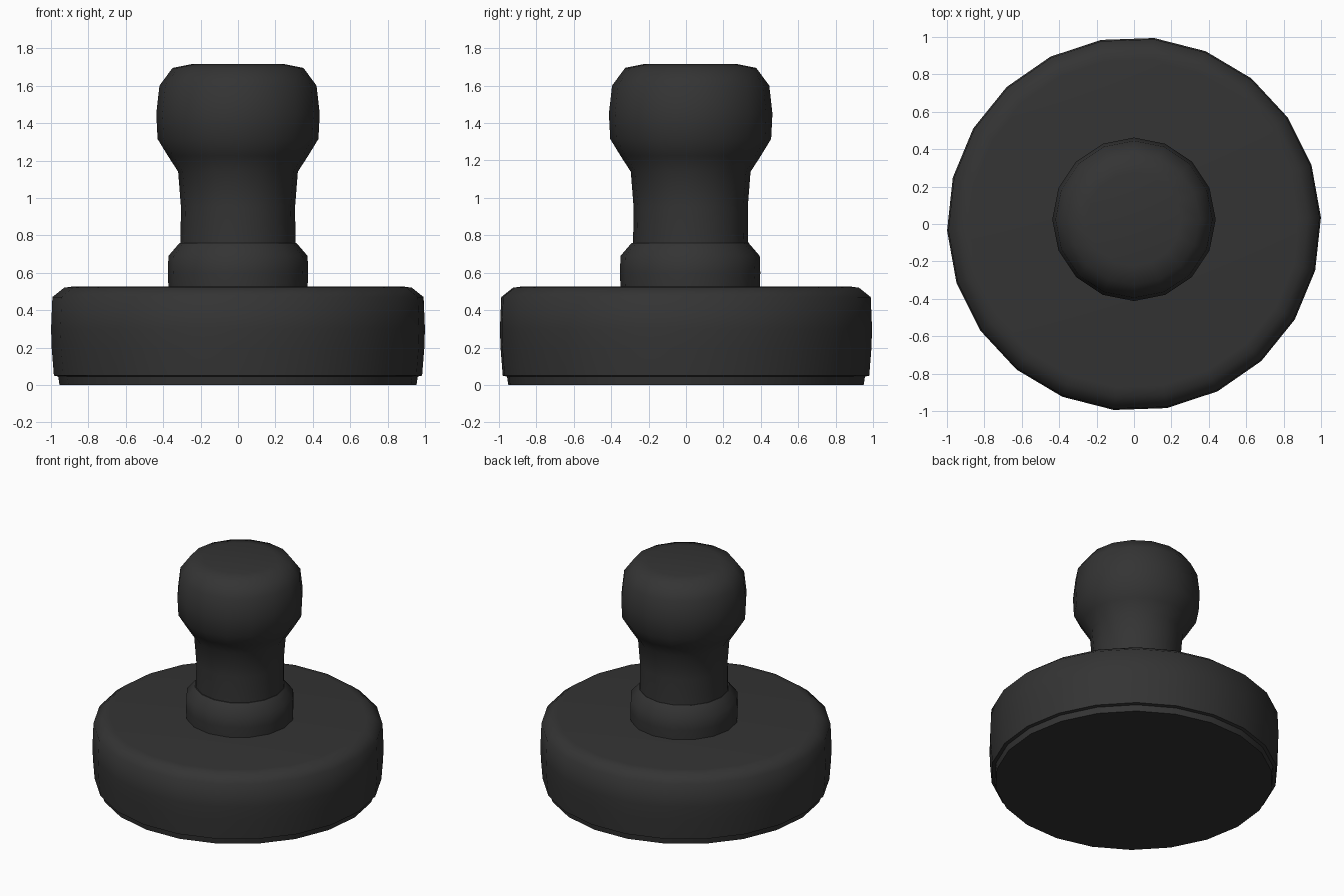
import bpy, bmesh, math

if "Cube" in bpy.data.objects:
    bpy.data.objects.remove(bpy.data.objects["Cube"])

black = bpy.data.materials.new("charcoal_black")
black.diffuse_color = (0.034, 0.034, 0.034, 1)
black.use_nodes = True
black.node_tree.nodes["Principled BSDF"].inputs["Base Color"].default_value = black.diffuse_color


def lathe(name, profile, sides, cy=0.0, phase=0.0, sharp=40):
    """Closed solid of revolution from (radius, z) points, bottom to top."""
    bm = bmesh.new()
    rings = []
    for r, z in profile:
        rings.append([bm.verts.new((r * math.cos(phase + 2 * math.pi * i / sides),
                                    cy + r * math.sin(phase + 2 * math.pi * i / sides), z))
                      for i in range(sides)])
    for a, b in zip(rings, rings[1:]):
        for i in range(sides):
            j = (i + 1) % sides
            bm.faces.new((a[i], a[j], b[j], b[i]))
    bm.faces.new(rings[0][::-1])
    bm.faces.new(rings[-1])
    mesh = bpy.data.meshes.new(name)
    bm.to_mesh(mesh)
    bm.free()
    mesh.materials.append(black)
    ob = bpy.data.objects.new(name, mesh)
    bpy.context.collection.objects.link(ob)
    bpy.ops.object.select_all(action='DESELECT')
    ob.select_set(True)
    bpy.context.view_layer.objects.active = ob
    bpy.ops.object.shade_smooth_by_angle(angle=math.radians(sharp))
    return ob


# Stepped foot and wide disc
lathe("disc_base", [(0.955, 0.0), (0.962, 0.045), (0.985, 0.05), (0.997, 0.2),
                    (1.0, 0.3), (0.993, 0.47), (0.93, 0.52), (0.88, 0.527)],
      22, phase=math.radians(2), sharp=50)

# Collar at the foot of the grip
lathe("collar", [(0.372, 0.52), (0.375, 0.6), (0.372, 0.69), (0.312, 0.76)],
      16, cy=0.022)

# Grip: neck flaring into a rounded knob
lathe("grip_knob", [(0.308, 0.74), (0.305, 0.95), (0.32, 1.14), (0.375, 1.225),
                    (0.43, 1.315), (0.437, 1.45), (0.42, 1.6), (0.35, 1.695),
                    (0.25, 1.715)],
      16, cy=0.025, sharp=60)
